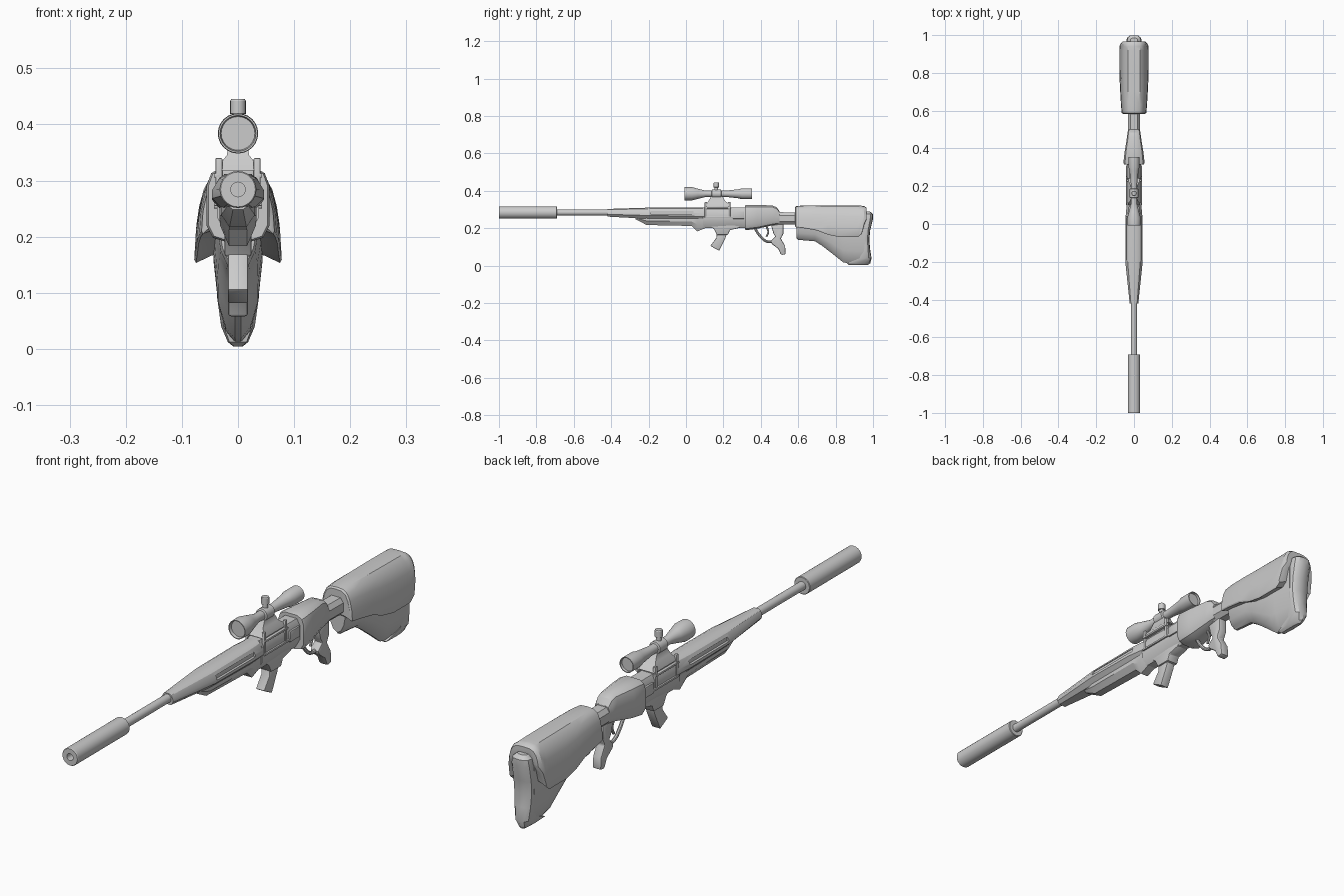
import bpy, bmesh, math
from mathutils import Vector

if "Cube" in bpy.data.objects:
    bpy.data.objects.remove(bpy.data.objects["Cube"])


def finish(name, bm):
    bmesh.ops.recalc_face_normals(bm, faces=bm.faces)
    me = bpy.data.meshes.new(name)
    bm.to_mesh(me)
    bm.free()
    ob = bpy.data.objects.new(name, me)
    bpy.context.collection.objects.link(ob)
    return ob


def bevel(ob, w, seg=2):
    if w:
        m = ob.modifiers.new("bevel", 'BEVEL')
        m.width, m.segments, m.limit_method = w, seg, 'ANGLE'
        m.angle_limit = math.radians(35)
    return ob


def loft(name, rings, half, axis='y', bev=0):
    """Skin mirrored half-sections; each ring is (station, low, high, half width)."""
    sec = half + [(-u, v) for u, v in reversed(half) if u > 0]
    bm = bmesh.new()
    loops = []
    for t, lo, hi, w in rings:
        pts = [(u * w, lo + v * (hi - lo)) for u, v in sec]
        loops.append([bm.verts.new((x, t, s) if axis == 'y' else (x, s, t)) for x, s in pts])
    n = len(sec)
    for a, b in zip(loops, loops[1:]):
        for i in range(n):
            bm.faces.new((a[i], a[(i + 1) % n], b[(i + 1) % n], b[i]))
    bm.faces.new(loops[0])
    bm.faces.new(loops[-1])
    return bevel(finish(name, bm), bev)


def prism(name, prof, hw, bev=0, x=0):
    """Side profile (y, z) extruded across x."""
    bm = bmesh.new()
    f = bm.faces.new([bm.verts.new((x - hw, y, z)) for y, z in prof])
    r = bmesh.ops.extrude_face_region(bm, geom=[f])
    bmesh.ops.translate(bm, vec=(2 * hw, 0, 0), verts=[v for v in r['geom'] if isinstance(v, bmesh.types.BMVert)])
    return bevel(finish(name, bm), bev)


def box(name, y0, y1, z0, z1, hw, bev=0, x=0):
    return prism(name, [(y0, z0), (y1, z0), (y1, z1), (y0, z1)], hw, bev, x)


def lathe(name, prof, origin, axis='y', n=24):
    """Revolve (radius, station) points about the y or z axis."""
    bm = bmesh.new()
    loops = []
    for r, t in prof:
        ring = []
        for k in range(n):
            a = 2 * math.pi * k / n
            c, s = r * math.cos(a), r * math.sin(a)
            ring.append(bm.verts.new(Vector(origin) + Vector((c, t, s) if axis == 'y' else (c, s, t))))
        loops.append(ring)
    for a, b in zip(loops, loops[1:]):
        for k in range(n):
            bm.faces.new((a[k], a[(k + 1) % n], b[(k + 1) % n], b[k]))
    bm.faces.new(loops[0])
    bm.faces.new(loops[-1])
    return finish(name, bm)


def tube(name, pts, r):
    cu = bpy.data.curves.new(name, 'CURVE')
    cu.dimensions, cu.bevel_depth, cu.bevel_resolution = '3D', r, 2
    cu.use_fill_caps, cu.resolution_u = True, 5
    sp = cu.splines.new('BEZIER')
    sp.bezier_points.add(len(pts) - 1)
    for p, (y, z) in zip(sp.bezier_points, pts):
        p.co = (0, y, z)
        p.handle_left_type = p.handle_right_type = 'AUTO'
    ob = bpy.data.objects.new(name, cu)
    bpy.context.collection.objects.link(ob)


# Barrel and suppressor
BORE = (0, 0, 0.284)
lathe("suppressor", [(.013, -.9), (.013, -1), (.031, -1), (.033, -.997), (.033, -.692), (.031, -.69), (.016, -.69)], BORE)
lathe("barrel", [(.016, -.75), (.016, -.42), (.018, -.42), (.018, .1)], BORE)

# Handguard with side slots, and lower forend
hand = loft("handguard", [(-.42, .262, .303, .023), (-.2, .25, .31, .046), (.02, .245, .312, .046), (.1, .24, .312, .039)],
            [(.6, 0), (1, .3), (1, .55), (.72, .9), (.45, 1)])
cutters = []
for s in (-1, 1):
    c = box("slot_cutter", -.19, .04, .277, .293, .012, x=s * .049)
    c.hide_render = True
    cutters.append(c)
    m = hand.modifiers.new("slot", 'BOOLEAN')
    m.object, m.operation, m.solver = c, 'DIFFERENCE', 'EXACT'
loft("forend", [(-.27, .248, .265, .018), (-.21, .217, .265, .03), (.03, .212, .265, .033), (.06, .183, .265, .032),
                (.12, .207, .265, .032)], [(.5, 0), (1, .45), (1, 1)])

# Receiver: slim front section, wide rear section, neck
loft("receiver_front", [(.09, .2, .312, .037), (.16, .2, .312, .037), (.23, .205, .31, .037), (.33, .2, .31, .037)],
     [(.5, 0), (1, .3), (1, .8), (.65, 1)])
loft("receiver_rear", [(.315, .193, .322, .053), (.325, .19, .324, .056), (.38, .197, .324, .05), (.46, .215, .322, .037),
                       (.485, .22, .312, .034), (.5, .222, .29, .031)],
     [(.35, 0), (.8, .06), (1, .22), (1, .75), (.85, .92), (.5, 1)])
loft("neck", [(.47, .22, .286, .031), (.62, .218, .284, .031)], [(.5, 0), (1, .25), (1, .75), (.6, 1)])
for s in (-1, 1):
    # Side frame around the ejection port
    box("port_rail_upper", .1, .24, .305, .313, .006, .002, s * .037)
    box("port_rail_lower", .1, .28, .255, .263, .006, .002, s * .037)
    for y in (.1, .225):
        box("port_post", y, y + .012, .255, .34, .006, .002, s * .034)
    box("receiver_panel", .25, .31, .25, .29, .006, .002, s * .037)
box("bolt_cover", .11, .23, .3, .322, .03, .005)

# Scope with mount and turrets
SC = (0, 0, .384)
lathe("scope", [(.03, .004), (.032, -.007), (.035, -.007), (.036, .03), (.027, .065), (.017, .105), (.017, .215),
                (.024, .28), (.029, .3), (.029, .354), (.026, .354), (.025, .345)], SC)
lathe("scope_collar", [(.017, .137), (.023, .14), (.023, .186), (.017, .189)], SC)
lathe("top_turret", [(.01, .39), (.01, .418), (.014, .419), (.014, .442), (.012, .445)], (0, .162, 0), 'z', 16)
loft("scope_mount_foot", [(.318, .1, .24, .036), (.33, .11, .23, .032), (.345, .12, .21, .02), (.37, .135, .195, .016)],
     [(1, 0), (1, 1)], 'z')

# Forward magazine and housing
prism("magazine_housing", [(.12, .22), (.3, .22), (.28, .2), (.235, .19), (.225, .165), (.165, .165), (.15, .195)], .024, .004)
prism("magazine", [(.165, .2), (.225, .2), (.212, .15), (.178, .08), (.13, .105), (.163, .15)], .018, .004)

# Grip, trigger and guard
prism("grip", [(.455, .215), (.52, .225), (.52, .17), (.507, .145), (.53, .105), (.533, .06), (.508, .057),
               (.493, .09), (.46, .115), (.452, .13), (.478, .155), (.468, .17)], .018, .006)
tube("trigger_guard", [(.365, .205), (.395, .16), (.43, .13), (.465, .128)], .007)
tube("trigger", [(.43, .21), (.44, .18), (.43, .155)], .005)

# Stock body, draped cheek cover and butt pad
loft("stock_body", [(.59, .148, .27, .034), (.6, .138, .28, .038), (.69, .13, .28, .041), (.725, .108, .28, .043),
                    (.79, .058, .28, .044), (.84, .018, .28, .044), (.87, .012, .28, .044), (.96, .008, .28, .042)],
     [(.12, 0), (.5, .08), (.8, .25), (1, .55), (1, 1)])
loft("cheek_cover", [(.583, .212, .312, .058), (.588, .205, .318, .065), (.63, .2, .322, .069), (.7, .188, .322, .073),
                     (.76, .165, .322, .076), (.82, .153, .322, .078), (.92, .153, .321, .078), (.94, .17, .32, .077),
                     (.953, .22, .318, .072), (.966, .25, .31, .06)],
     [(0, .12), (.6, .08), (.96, 0), (1, .04), (.96, .35), (.85, .65), (.68, .87), (.42, .98), (0, 1)])
loft("butt_pad", [(.004, .87, .972, .008), (.012, .86, .985, .018), (.04, .93, .992, .03), (.09, .94, .984, .037),
                  (.14, .94, .98, .04), (.19, .94, .985, .041), (.25, .94, 1, .041), (.275, .945, 1, .036), (.288, .955, .985, .02)],
     [(0, 0), (.85, 0), (1, .45), (.9, .75), (.6, .94), (0, 1)], 'z')

# Apply modifiers, drop the cutters, smooth by angle
bpy.ops.object.select_all(action='SELECT')
bpy.context.view_layer.objects.active = hand
for c in cutters:
    c.select_set(False)
bpy.ops.object.convert(target='MESH')
for c in cutters:
    bpy.data.objects.remove(c)
bpy.ops.object.shade_smooth_by_angle(angle=math.radians(32))
